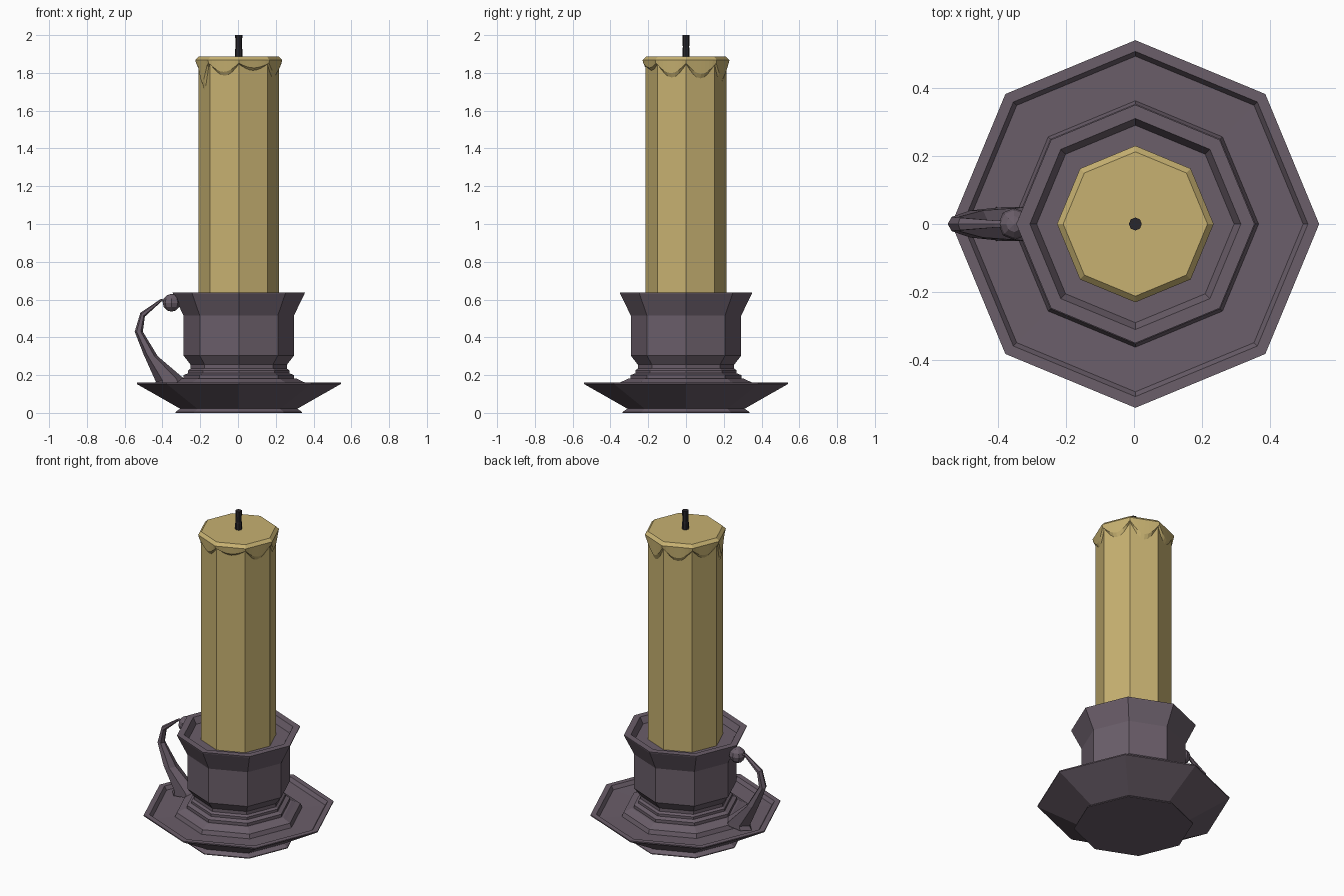
import bpy, math
from mathutils import Vector

if "Cube" in bpy.data.objects:
    bpy.data.objects.remove(bpy.data.objects["Cube"])

CX = 0.004


def material(name, col):
    m = bpy.data.materials.new(name)
    m.diffuse_color = (*col, 1)
    m.use_nodes = True
    m.node_tree.nodes["Principled BSDF"].inputs["Base Color"].default_value = m.diffuse_color
    return m


METAL = material("dark_metal", (0.145, 0.112, 0.143))
WAX = material("wax", (0.57, 0.44, 0.165))
BLACK = material("wick_black", (0.022, 0.02, 0.025))


def make(name, verts, faces, mat):
    me = bpy.data.meshes.new(name)
    me.from_pydata(verts, [], faces)
    me.materials.append(mat)
    ob = bpy.data.objects.new(name, me)
    bpy.context.collection.objects.link(ob)
    return ob


def loft(name, rings, mat):
    """Skin a stack of equal-sized rings and cap both ends."""
    n = len(rings[0])
    verts = [v for r in rings for v in r]
    faces = [(k * n + i, k * n + (i + 1) % n, (k + 1) * n + (i + 1) % n, (k + 1) * n + i)
             for k in range(len(rings) - 1) for i in range(n)]
    faces.append(tuple(reversed(range(n))))
    faces.append(tuple(range(len(verts) - n, len(verts))))
    return make(name, verts, faces, mat)


def lathe(name, profile, mat, n=8):
    return loft(name, [[(CX + r * math.cos(math.tau * i / n), r * math.sin(math.tau * i / n), z)
                        for i in range(n)] for r, z in profile], mat)


# Dish with foot, raised rim and stepped centre
lathe("dish", [(0.335, 0), (0.335, 0.005), (0.31, 0.022), (0.54, 0.153), (0.54, 0.16),
               (0.507, 0.16), (0.493, 0.138), (0.362, 0.135), (0.352, 0.16),
               (0.325, 0.172), (0.305, 0.182), (0.2, 0.182)], METAL)

# Cup that holds the candle
lathe("cup", [(0.293, 0.17), (0.293, 0.2), (0.268, 0.21), (0.268, 0.225), (0.255, 0.235),
              (0.255, 0.255), (0.292, 0.303), (0.292, 0.515), (0.348, 0.63), (0.35, 0.638),
              (0.31, 0.638), (0.29, 0.6), (0.1, 0.6)], METAL)

# Candle body and wick
lathe("candle", [(0.214, 0.58), (0.214, 1.875)], WAX)
lathe("wick", [(0.019, 1.87), (0.019, 1.925), (0.017, 1.935), (0.019, 2.0)], BLACK)

# Melted wax cap: one scalloped drip on each of the eight sides
LOW = [1.765, 1.74, 1.77, 1.78, 1.70, 1.78, 1.81, 1.77]
STEPS = 8
rings = [[], [], [], []]
for side in range(8):
    a, b = (Vector((math.cos(math.tau * k / 8), math.sin(math.tau * k / 8), 0))
            for k in (side, side + 1))
    for s in range(STEPS):
        t = s / STEPS
        d = a.lerp(b, t)
        power = 2.2 if LOW[side] < 1.72 else 1.0
        low = 1.845 - (1.845 - LOW[side]) * math.sin(math.pi * t) ** power
        mid = low + 0.3 * (1.865 - low)
        for ring, (r, z) in zip(rings, [(0.211, low), (0.226, mid), (0.23, 1.868), (0.212, 1.886)]):
            ring.append((CX + d.x * r, d.y * r, z))
loft("melted_wax", rings, WAX)

# Handle: tapering curl from outer edge, inner edge and half width
PATH = [((-0.45, 0.14), (-0.27, 0.16), 0.058), ((-0.435, 0.165), (-0.29, 0.185), 0.056),
        ((-0.50, 0.31), (-0.425, 0.30), 0.046), ((-0.547, 0.43), (-0.504, 0.43), 0.024),
        ((-0.517, 0.53), (-0.493, 0.51), 0.021), ((-0.41, 0.602), (-0.405, 0.59), 0.012),
        ((-0.355, 0.6), (-0.355, 0.585), 0.01)]
rings = []
for o, i, w in PATH:
    o, i = Vector((o[0], 0, o[1])), Vector((i[0], 0, i[1]))
    c, h = (o + i) / 2, (o - i) / 2
    rings.append([c + h * math.cos(math.tau * k / 6) + Vector((0, w * math.sin(math.tau * k / 6), 0))
                  for k in range(6)])
loft("handle", rings, METAL)

# Ball at the handle tip
bpy.ops.mesh.primitive_uv_sphere_add(segments=8, ring_count=6, radius=0.047,
                                     location=(-0.352, 0, 0.583))
ball = bpy.context.object
ball.name = "handle_ball"
ball.data.materials.append(METAL)

# Make all face directions consistent
for ob in list(bpy.context.collection.objects):
    bpy.context.view_layer.objects.active = ob
    bpy.ops.object.mode_set(mode='EDIT')
    bpy.ops.mesh.select_all(action='SELECT')
    bpy.ops.mesh.normals_make_consistent(inside=False)
    bpy.ops.object.mode_set(mode='OBJECT')
